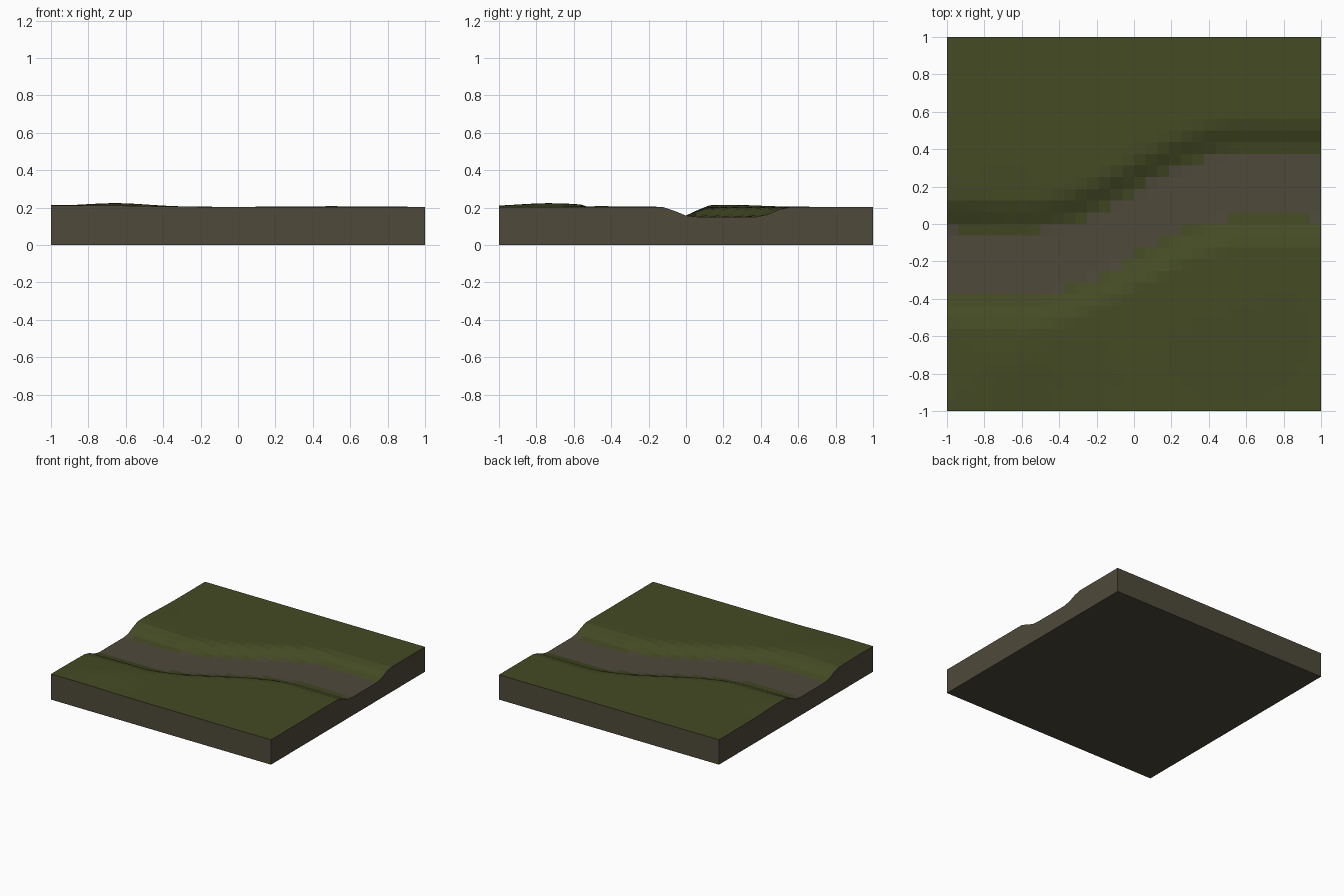
import bpy
import bmesh
import math

cube = bpy.data.objects.get("Cube")
if cube:
    bpy.data.objects.remove(cube, do_unlink=True)


def make_material(name, rgb):
    mat = bpy.data.materials.new(name)
    mat.use_nodes = True
    colour = (*rgb, 1)
    mat.diffuse_color = colour
    bsdf = mat.node_tree.nodes["Principled BSDF"]
    bsdf.inputs["Base Color"].default_value = colour
    bsdf.inputs["Roughness"].default_value = 0.9
    return mat


def smooth(low, high, value):
    t = min(max((value - low) / (high - low), 0), 1)
    return t * t * (3 - 2 * t)


def channel_centre(x):
    return 0.21 * (2 * smooth(-0.57, 0.57, x) - 1)


# Gentle mounds: x, y, height, radius
MOUNDS = [(-0.65, -0.72, 0.019, 0.24), (-1, 0.22, 0.011, 0.22),
          (-1, -1, 0.005, 0.3), (0.5, -0.45, 0.003, 0.25)]
BED = 0.15
GROUND = 0.204


def height(x, y):
    land = GROUND + sum(h * math.exp(-((x - mx) ** 2 + (y - my) ** 2) / r ** 2)
                        for mx, my, h, r in MOUNDS)
    bank = smooth(0.17, 0.35, abs(y - channel_centre(x)))
    return BED + (land - BED) * bank


# Ground surface with a winding dry channel
bm = bmesh.new()
bmesh.ops.create_grid(bm, x_segments=32, y_segments=32, size=1)
for v in bm.verts:
    v.co.z = height(v.co.x, v.co.y)

# Grass everywhere except the channel floor
for f in bm.faces:
    c = f.calc_center_median()
    half_width = 0.186 if abs(c.x) > 0.94 else 0.17
    f.material_index = 1 if abs(c.y - channel_centre(c.x)) < half_width else 0

# Soil sides and flat underside
rim = [e for e in bm.edges if e.is_boundary]
skirt = bmesh.ops.extrude_edge_only(bm, edges=rim)["geom"]
for item in skirt:
    if isinstance(item, bmesh.types.BMVert):
        item.co.z = 0
    elif isinstance(item, bmesh.types.BMFace):
        item.material_index = 1
lower_rim = [e for e in bm.edges if e.is_boundary]
for f in bmesh.ops.contextual_create(bm, geom=lower_rim)["faces"]:
    f.material_index = 1
bmesh.ops.recalc_face_normals(bm, faces=bm.faces)

mesh = bpy.data.meshes.new("ground_tile")
bm.to_mesh(mesh)
bm.free()
mesh.materials.append(make_material("grass_green", (0.058, 0.069, 0.018)))
mesh.materials.append(make_material("soil_brown", (0.077, 0.067, 0.043)))
tile = bpy.data.objects.new("ground_tile", mesh)
bpy.context.collection.objects.link(tile)
